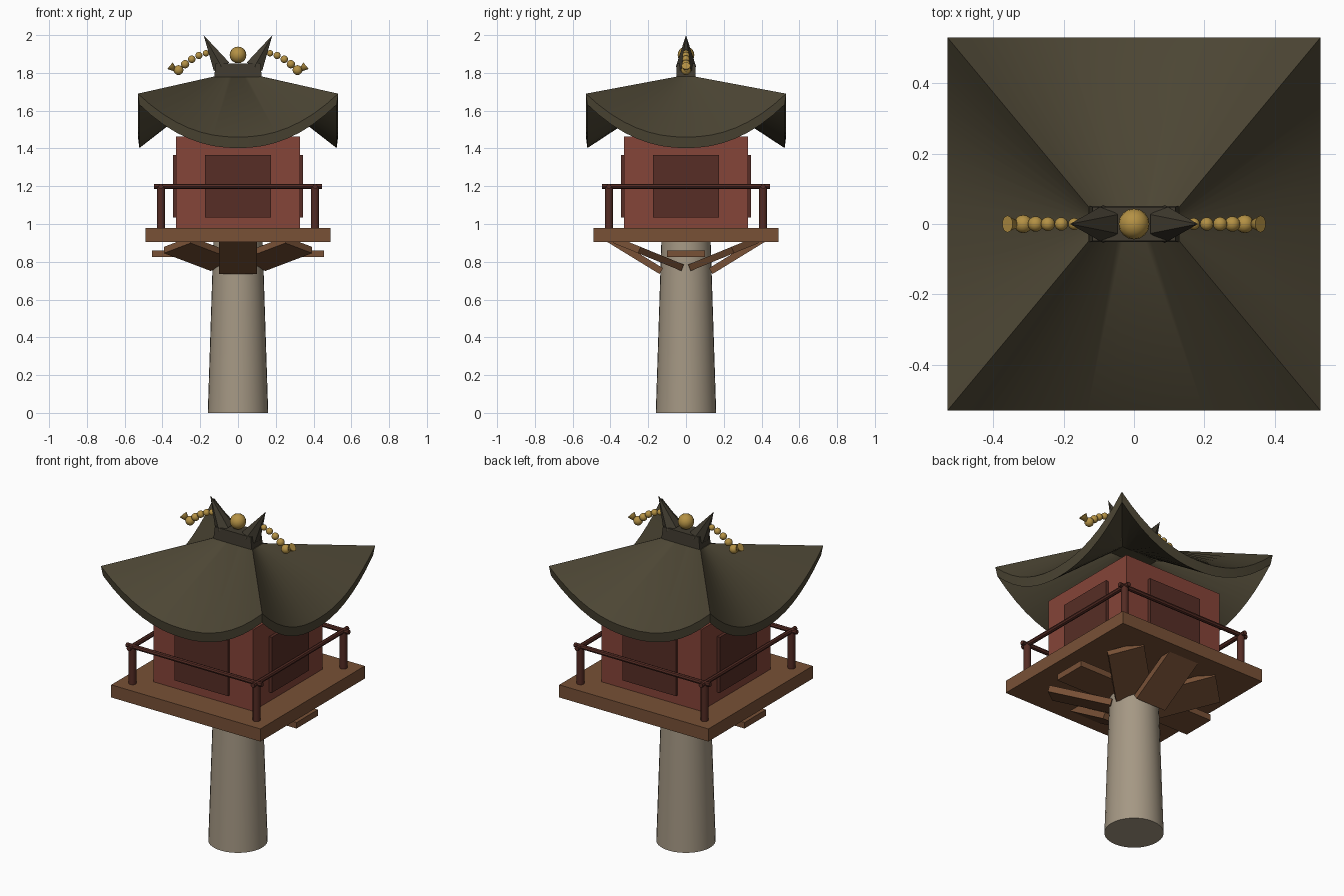
import bpy, bmesh, math
from mathutils import Vector, Matrix

if "Cube" in bpy.data.objects:
    bpy.data.objects.remove(bpy.data.objects["Cube"])


def mat(name, r, g, b):
    m = bpy.data.materials.new(name)
    m.diffuse_color = (r, g, b, 1)
    m.use_nodes = True
    m.node_tree.nodes["Principled BSDF"].inputs["Base Color"].default_value = m.diffuse_color
    return m


STONE = mat("stone", 0.376, 0.314, 0.231)
WOOD = mat("brown wood", 0.188, 0.082, 0.037)
WALL = mat("red wall", 0.235, 0.058, 0.040)
PANEL = mat("dark red panel", 0.095, 0.027, 0.019)
RAIL = mat("dark red rail", 0.088, 0.024, 0.017)
ROOF = mat("olive roof tile", 0.072, 0.060, 0.034)
RIDGE = mat("dark ridge", 0.052, 0.044, 0.029)
GOLD = mat("gold", 0.456, 0.283, 0.058)


def finish(name, bm, material, smooth=False):
    bmesh.ops.recalc_face_normals(bm, faces=bm.faces)
    me = bpy.data.meshes.new(name)
    bm.to_mesh(me)
    bm.free()
    me.materials.append(material)
    ob = bpy.data.objects.new(name, me)
    bpy.context.collection.objects.link(ob)
    if smooth:
        bpy.ops.object.select_all(action='DESELECT')
        ob.select_set(True)
        bpy.context.view_layer.objects.active = ob
        bpy.ops.object.shade_smooth_by_angle(angle=math.radians(35))
    return ob


def box(name, center, size, material, rot=Matrix()):
    bm = bmesh.new()
    m = Matrix.Translation(center) @ rot @ Matrix.Diagonal((*size, 1))
    bmesh.ops.create_cube(bm, size=1, matrix=m)
    return finish(name, bm, material)


def cone(name, a, b, r1, r2, material, sides=12, smooth=True, spin=0):
    """Cylinder or cone from point a to point b."""
    a, b = Vector(a), Vector(b)
    d = b - a
    bm = bmesh.new()
    m = (Matrix.Translation((a + b) / 2) @ Vector((0, 0, 1)).rotation_difference(d).to_matrix().to_4x4()
         @ Matrix.Rotation(spin, 4, 'Z'))
    bmesh.ops.create_cone(bm, cap_ends=True, segments=sides, radius1=r1, radius2=r2,
                          depth=d.length, matrix=m)
    return finish(name, bm, material, smooth)


def ball(name, center, r, material):
    bm = bmesh.new()
    bmesh.ops.create_uvsphere(bm, u_segments=16, v_segments=10, radius=r,
                              matrix=Matrix.Translation(center))
    return finish(name, bm, material, True)


# Pillar and deck
cone("pillar", (0, 0, 0), (0, 0, 0.92), 0.16, 0.13, STONE, 32)
box("deck", (0, 0, 0.9425), (0.98, 0.98, 0.075), WOOD)

# Brace boards around the pillar, tilted only across the x axis
for i in range(8):
    a = i * math.pi / 4
    rot = Matrix.Rotation(0.55 * math.sin(a), 4, 'X') @ Matrix.Rotation(a, 4, 'Z')
    box("brace_board", (0.28 * math.cos(a), 0.28 * math.sin(a), 0.842),
        (0.35, 0.2, 0.036), WOOD, rot)

# Room with one panel on each side
box("room_walls", (0, 0, 1.22), (0.655, 0.655, 0.485), WALL)
for i in range(4):
    turn = Matrix.Rotation(i * math.pi / 2, 4, 'Z')
    box("wall_panel", turn @ Vector((0, -0.332, 1.2)), (0.35, 0.026, 0.33), PANEL, turn)
    # Railing: corner post and side rail
    p = turn @ Vector((-0.408, -0.408, 0.97))
    cone("rail_post", p, p + Vector((0, 0, 0.225)), 0.021, 0.021, RAIL)
    cone("hand_rail", turn @ Vector((-0.445, -0.408, 1.199)),
         turn @ Vector((0.445, -0.408, 1.199)), 0.0135, 0.0135, RAIL, 8)


# Roof: straight lines from a small ridge rectangle to sagging eaves
def roof_rings(n=16):
    ridge, eave, under, inner = [], [], [], []
    for s in range(4):
        turn = Matrix.Rotation(s * math.pi / 2, 3, 'Z')
        for k in range(n):
            u = -1 + 2 * k / n
            c = turn @ Vector((u, -1, 0))
            z = 1.46 + 0.23 * abs(u) ** 2.2
            ridge.append((c.x * 0.13, c.y * 0.05, 1.78))
            eave.append((c.x * 0.53, c.y * 0.53, z))
            under.append((c.x * 0.522, c.y * 0.522, z - 0.058))
            inner.append((c.x * 0.12, c.y * 0.045, 1.715))
    return ridge, eave, under, inner


bm = bmesh.new()
rings = [[bm.verts.new(p) for p in ring] for ring in roof_rings()]
count = len(rings[0])
for r0, r1 in zip(rings, rings[1:]):
    for k in range(count):
        j = (k + 1) % count
        bm.faces.new((r0[k], r1[k], r1[j], r0[j]))
bm.faces.new(rings[0])
bm.faces.new(rings[-1])
finish("roof", bm, ROOF, True)

# Ridge block, tapered slightly toward the top
block = box("ridge_block", (0, 0, 1.81), (0.254, 0.104, 0.08), RIDGE)
for v in block.data.vertices:
    if v.co.z > 1.81:
        v.co.x *= 0.93
        v.co.y *= 0.93

# Horns, gold ball and bead chains
ball("gold_ball", (0, 0, 1.895), 0.044, GOLD)
beads = [(0.135, 1.908, 0.016), (0.17, 1.904, 0.017), (0.207, 1.892, 0.019),
         (0.245, 1.872, 0.020), (0.280, 1.846, 0.022), (0.315, 1.815, 0.026)]
for s in (-1, 1):
    cone("roof_horn", (s * 0.087, 0, 1.832), (s * 0.182, 0, 2.0), 0.054, 0, RIDGE, 6, False)
    for x, z, r in beads:
        ball("chain_bead", (s * x, 0, z), r, GOLD)
    cone("chain_tip", (s * 0.36, 0, 1.838), (s * 0.315, 0, 1.80), 0.024, 0, GOLD, 10)
